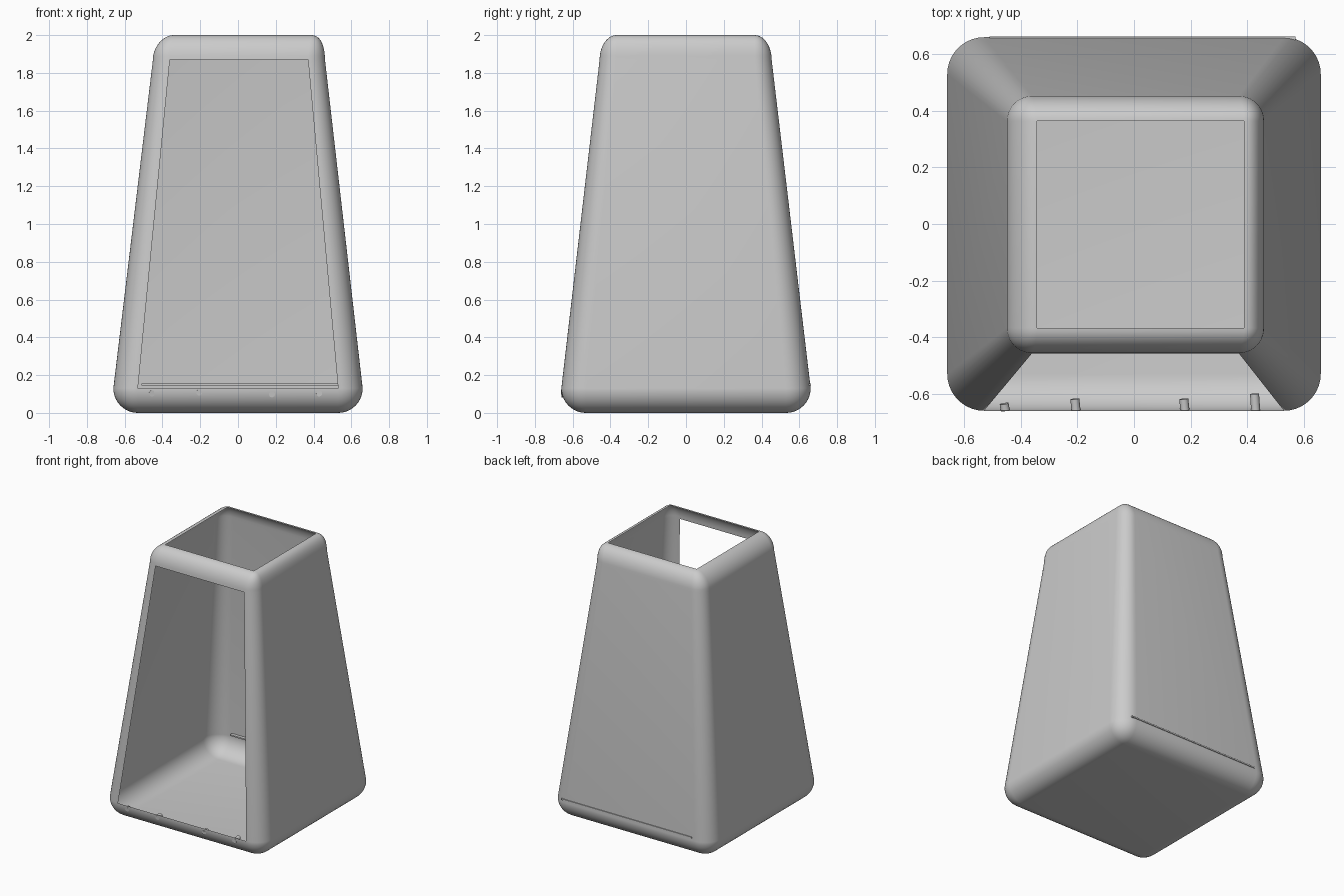
import bpy, bmesh, math
from mathutils import Vector, Matrix

cube = bpy.data.objects.get("Cube")
if cube:
    bpy.data.objects.remove(cube, do_unlink=True)

grey = bpy.data.materials.new("plain grey")
grey.use_nodes = True
colour = (0.6, 0.6, 0.6, 1)
grey.diffuse_color = colour
grey.node_tree.nodes["Principled BSDF"].inputs["Base Color"].default_value = colour

HALF, HEIGHT, ROUND = 0.66, 2.0, 0.13
TAPER = 0.69


def finish(name, bm, angle=40):
    mesh = bpy.data.meshes.new(name)
    bm.to_mesh(mesh)
    bm.free()
    mesh.materials.append(grey)
    obj = bpy.data.objects.new(name, mesh)
    bpy.context.collection.objects.link(obj)
    bpy.ops.object.select_all(action='DESELECT')
    obj.select_set(True)
    bpy.context.view_layer.objects.active = obj
    bpy.ops.object.shade_smooth_by_angle(angle=math.radians(angle))
    return obj


# Shell: rounded box, opened at the front and top, then tapered
bm = bmesh.new()
bmesh.ops.create_cube(bm, size=1)
bmesh.ops.scale(bm, vec=(HALF * 2, HALF * 2, HEIGHT), verts=bm.verts)
bmesh.ops.translate(bm, vec=(0, 0, HEIGHT / 2), verts=bm.verts)
bmesh.ops.bevel(bm, geom=bm.edges[:], offset=ROUND, offset_type='OFFSET',
                segments=10, profile=0.5, affect='EDGES', clamp_overlap=True)
bm.normal_update()
openings = [f for f in bm.faces if f.calc_area() > 0.5
            and (f.normal.y < -0.9 or f.normal.z > 0.9)]
bmesh.ops.delete(bm, geom=openings, context='FACES')
for v in bm.verts:
    if v.co.z > HEIGHT / 2:
        # the rim of the top opening leans slightly to one side
        lean = max(0, (v.co.z - HEIGHT + ROUND) / ROUND) ** 2
        v.co.x = v.co.x * TAPER + 0.005 + 0.018 * lean
        v.co.y = v.co.y * TAPER - 0.002
finish("shell", bm)

# Small pegs through the lower front lip
pegs = [(-0.455, 0.103, -0.635), (-0.205, 0.108, -0.618),
        (0.18, 0.098, -0.618), (0.43, 0.103, -0.6)]
for i, (x, z, inner) in enumerate(pegs):
    start, end = Vector((x, -0.659, z)), Vector((x - 0.004, inner, z + 0.004))
    axis = end - start
    turn = axis.to_track_quat('Z', 'Y').to_matrix().to_4x4()
    bm = bmesh.new()
    bmesh.ops.create_cone(bm, cap_ends=True, segments=16, radius1=0.016,
                          radius2=0.016, depth=axis.length,
                          matrix=Matrix.Translation((start + end) / 2) @ turn)
    finish(f"front_peg_{i + 1}", bm)

# Thin strip let into the foot of the back wall
bm = bmesh.new()
bmesh.ops.create_cube(bm, size=1)
bmesh.ops.scale(bm, vec=(1.08, 0.03, 0.01), verts=bm.verts)
bmesh.ops.translate(bm, vec=(0.03, 0.648, 0.15), verts=bm.verts)
finish("back_strip", bm)
